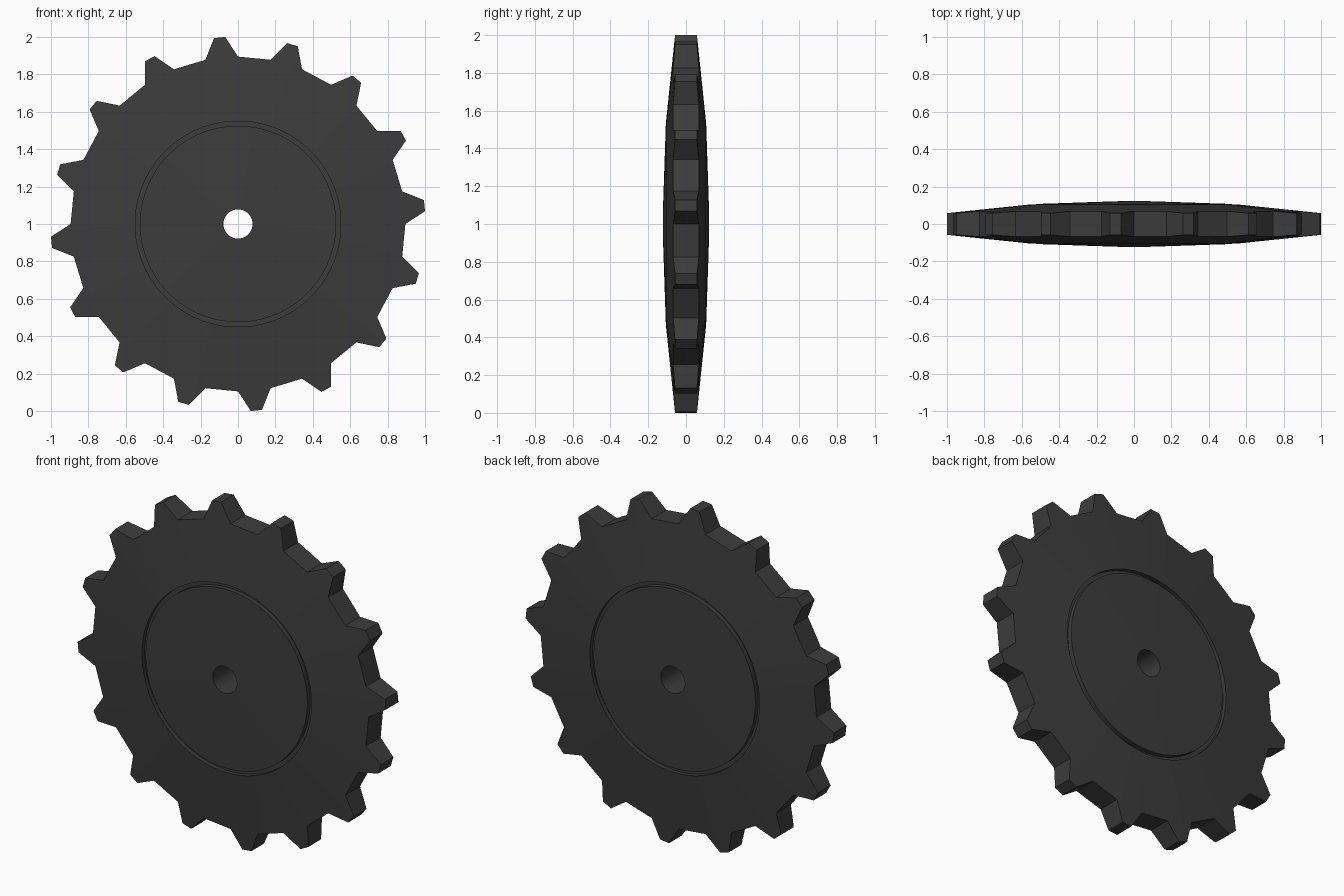
import bpy, bmesh
from math import sin, cos, radians

if "Cube" in bpy.data.objects:
    bpy.data.objects.remove(bpy.data.objects["Cube"])

TEETH = 16
N = TEETH * 4
PITCH = 360 / TEETH
OFFSET = PITCH / 4          # first tooth is turned a quarter pitch

# tooth outline: (angle from tooth centre, radius, half thickness)
TOOTH = [(-5.625, 0.895, 0.068), (-1.7, 1.0023, 0.058),
         (1.7, 1.0023, 0.058), (5.625, 0.895, 0.068)]

# face profile from bore to rim, with the ring groove: (radius, half thickness)
PROFILE = [(0.078, 0.122), (0.525, 0.107), (0.525, 0.08),
           (0.55, 0.08), (0.55, 0.105)]

bm = bmesh.new()


def vert(angle, r, y):
    a = radians(angle + OFFSET)
    return bm.verts.new((r * cos(a), y, 1 + r * sin(a)))


def circle(r, y):
    return [vert((i - 1.5) * PITCH / 4, r, y) for i in range(N)]


def rim(side):
    return [vert(t * PITCH + a, r, side * y) for t in range(TEETH) for a, r, y in TOOTH]


# closed cross-section: front face, toothed rim, back face, bore
rings = [circle(r, -y) for r, y in PROFILE] + [rim(-1), rim(1)]
rings += [circle(r, y) for r, y in reversed(PROFILE)]
for k, ring in enumerate(rings):
    nxt = rings[(k + 1) % len(rings)]
    for i in range(N):
        j = (i + 1) % N
        bm.faces.new((ring[i], ring[j], nxt[j], nxt[i]))
bmesh.ops.recalc_face_normals(bm, faces=bm.faces)

mesh = bpy.data.meshes.new("sprocket_wheel")
bm.to_mesh(mesh)
bm.free()
wheel = bpy.data.objects.new("sprocket_wheel", mesh)
bpy.context.collection.objects.link(wheel)

# dark metal
metal = bpy.data.materials.new("dark_metal")
metal.diffuse_color = (0.045, 0.045, 0.045, 1)
metal.use_nodes = True
metal.node_tree.nodes["Principled BSDF"].inputs["Base Color"].default_value = metal.diffuse_color
mesh.materials.append(metal)

bpy.context.view_layer.objects.active = wheel
wheel.select_set(True)
bpy.ops.object.shade_smooth_by_angle(angle=radians(30))
